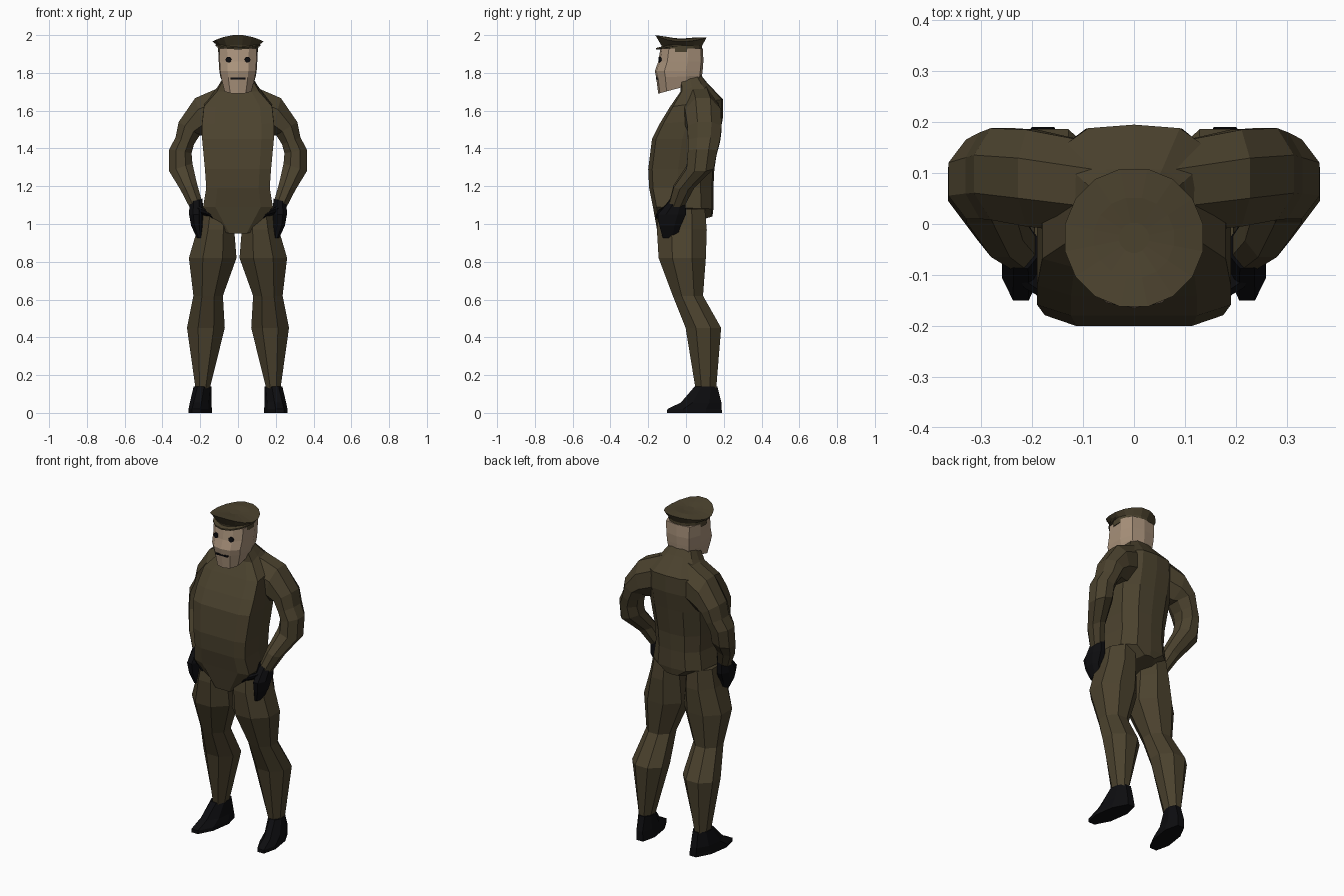
import bpy, bmesh, math
from mathutils import Vector


def material(name, rgb):
    m = bpy.data.materials.new(name)
    m.diffuse_color = (*rgb, 1)
    return m


CLOTH = material("cloth", (0.07, 0.054, 0.027))
SKIN = material("skin", (0.40, 0.29, 0.20))
BLACK = material("black", (0.004, 0.004, 0.005))


def loft(name, stacks, mat):
    """Skin each stack of equal-sized point rings into a closed flat-faced body."""
    bm = bmesh.new()
    for rings in stacks:
        vs = [[bm.verts.new(p) for p in r] for r in rings]
        n = len(vs[0])
        for a, b in zip(vs, vs[1:]):
            for i in range(n):
                j = (i + 1) % n
                bm.faces.new((a[i], a[j], b[j], b[i]))
        bm.faces.new(vs[0])
        bm.faces.new(vs[-1])
    bmesh.ops.recalc_face_normals(bm, faces=bm.faces)
    me = bpy.data.meshes.new(name)
    bm.to_mesh(me)
    bm.free()
    me.materials.append(mat)
    ob = bpy.data.objects.new(name, me)
    bpy.context.collection.objects.link(ob)
    return ob


def body_ring(half, zf, zb, w, yf, yb):
    """Symmetric section from a half profile, z sloping from front to back."""
    full = half + [(-x, y) for x, y in reversed(half) if x > 0]
    mid, h = (yf + yb) / 2, (yb - yf) / 2
    return [(x * w, mid + y * h, zf + (zb - zf) * (y + 1) / 2) for x, y in full]


def limb_ring(s, x, y, z, a, b, tilt=0, yaw=0, n=8):
    """Flat-sided oval; tilt turns it in the xz plane, yaw shears x along y."""
    t, k, out = math.radians(tilt), math.cos(math.pi / n), []
    for i in range(n):
        g = 2 * math.pi * (i + 0.5) / n
        u, v = a * math.cos(g) / k, b * math.sin(g) / k
        out.append((s * (x + u * math.cos(t) - yaw * v), y + v, z + u * math.sin(t)))
    return out


def pair(name, rows, mat, yaw=0):
    return loft(name, [[limb_ring(s, *r, yaw=yaw) for r in rows] for s in (1, -1)], mat)


# torso with neck
chest = [(0.65, -1), (1, -0.88), (1, -0.1), (0.88, 0.6), (0.5, 0.95), (0, 1)]
loft("torso", [[body_ring(chest, *r) for r in (
    (0.95, 1.04, 0.07, -0.15, 0.14),
    (1.09, 1.08, 0.185, -0.175, 0.145),
    (1.19, 1.19, 0.168, -0.195, 0.145),
    (1.29, 1.29, 0.175, -0.20, 0.15),
    (1.45, 1.45, 0.19, -0.18, 0.175),
    (1.53, 1.56, 0.19, -0.14, 0.195),
    (1.62, 1.66, 0.18, -0.085, 0.195),
    (1.70, 1.75, 0.11, -0.03, 0.11),
    (1.78, 1.80, 0.07, -0.03, 0.07))]], CLOTH)

# arms, from inside the shoulder to the wrist: x, y, z, half sizes, tilt
pair("arms", (
    (0.08, 0.07, 1.61, 0.12, 0.09, 90),
    (0.20, 0.09, 1.565, 0.105, 0.095, 75),
    (0.258, 0.098, 1.505, 0.066, 0.09, 32),
    (0.282, 0.095, 1.44, 0.052, 0.085, 20),
    (0.305, 0.088, 1.385, 0.06, 0.078, 10),
    (0.303, 0.075, 1.30, 0.065, 0.072, -18),
    (0.262, -0.01, 1.20, 0.047, 0.055, -20),
    (0.222, -0.05, 1.10, 0.036, 0.042, -20)), CLOTH)

# legs
pair("legs", (
    (0.11, -0.02, 1.08, 0.085, 0.12),
    (0.118, -0.022, 0.97, 0.098, 0.132),
    (0.134, -0.02, 0.82, 0.126, 0.125),
    (0.158, 0.01, 0.62, 0.078, 0.08),
    (0.17, 0.092, 0.45, 0.10, 0.094),
    (0.187, 0.105, 0.13, 0.038, 0.055)), CLOTH)

# shoes, toes turned slightly out
pair("shoes", (
    (0.20, 0.045, 0.0, 0.054, 0.145),
    (0.20, 0.045, 0.02, 0.053, 0.144),
    (0.198, 0.08, 0.055, 0.05, 0.107),
    (0.188, 0.106, 0.14, 0.043, 0.06)), BLACK, yaw=0.15)

# gloves and thumbs
pair("gloves", (
    (0.222, -0.045, 1.125, 0.036, 0.042, -15),
    (0.222, -0.075, 1.05, 0.037, 0.075),
    (0.218, -0.085, 0.99, 0.03, 0.056),
    (0.203, -0.085, 0.925, 0.014, 0.037)), BLACK)
pair("thumbs", (
    (0.21, -0.09, 1.075, 0.03, 0.035, 60),
    (0.165, -0.125, 1.06, 0.024, 0.026, 60),
    (0.138, -0.145, 1.04, 0.014, 0.016, 60)), BLACK)

# head
skull = [(0, -1), (0.55, -0.92), (0.95, -0.6), (1, 0.3), (0.75, 0.9), (0, 1)]
loft("head", [[body_ring(skull, *r) for r in (
    (1.69, 1.75, 0.075, -0.147, 0.075),
    (1.775, 1.785, 0.094, -0.158, 0.085),
    (1.81, 1.81, 0.099, -0.165, 0.088),
    (1.86, 1.86, 0.102, -0.147, 0.092),
    (1.93, 1.93, 0.104, -0.135, 0.09))]], SKIN)

# eyes and mouth
for side, x in (("right", -0.05), ("left", 0.05)):
    bpy.ops.mesh.primitive_cylinder_add(vertices=12, radius=0.015, depth=0.012,
                                        location=(x, -0.137, 1.87),
                                        rotation=(math.pi / 2, 0, 0.2 * (1 if x > 0 else -1)))
    eye = bpy.context.object
    eye.name = side + "_eye"
    eye.data.materials.append(BLACK)
bpy.ops.mesh.primitive_cube_add(size=1, location=(0, -0.150, 1.77))
mouth = bpy.context.object
mouth.name = "mouth"
mouth.scale = (0.08, 0.018, 0.009)
mouth.data.materials.append(BLACK)


# cap: band, flared underside, saddle-shaped crown
def cap_ring(r, cy, z, front=0.0, back=0.0, n=16):
    out = []
    for i in range(n):
        g = 2 * math.pi * (i + 0.5) / n
        c = math.sin(g)
        out.append((r * math.cos(g), cy + r * c, z + (back if c > 0 else front) * c * c))
    return out


loft("cap", [[cap_ring(0.108, -0.022, 1.91),
              cap_ring(0.110, -0.022, 1.945),
              cap_ring(0.138, -0.027, 1.965, 0.036, 0.022),
              cap_ring(0.08, -0.027, 1.978, 0.014, 0.01),
              cap_ring(0.03, -0.027, 1.983)]], CLOTH)

# short cap peak as a run of cross-sections round the front
peak = []
for i in range(9):
    g = math.pi + math.pi * i / 8
    d = Vector((math.cos(g), math.sin(g), 0))
    reach = 0.118 + 0.018 * d.y ** 2
    c = Vector((0, -0.022, 0))
    drop = Vector((0, 0, 1.95 - 0.018 * d.y ** 2))
    up = Vector((0, 0, 0.008))
    peak.append([c + d * 0.10 + drop + up, c + d * reach + drop, c + d * reach + drop - up,
                 c + d * 0.10 + drop - up])
loft("cap_peak", [peak], CLOTH)
